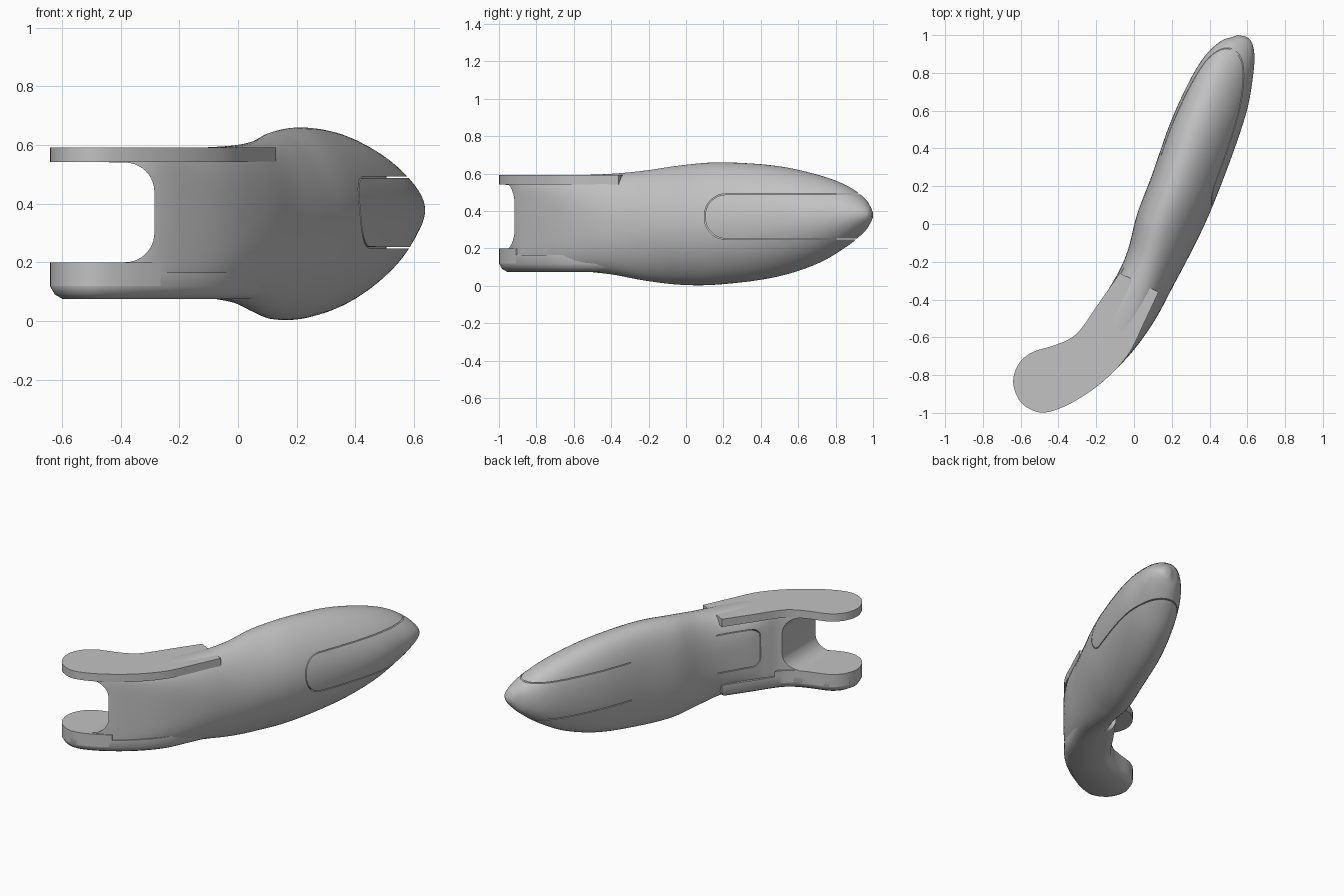
import bpy, bmesh, math
from mathutils import Vector

cube = bpy.data.objects.get("Cube")
if cube:
    bpy.data.objects.remove(cube)

grey = bpy.data.materials.new("mid_grey")
grey.use_nodes = True
colour = (0.54, 0.54, 0.54, 1)
grey.diffuse_color = colour
grey.node_tree.nodes["Principled BSDF"].inputs["Base Color"].default_value = colour


def make(name, bm):
    bmesh.ops.recalc_face_normals(bm, faces=bm.faces)
    mesh = bpy.data.meshes.new(name)
    bm.to_mesh(mesh)
    bm.free()
    mesh.materials.append(grey)
    ob = bpy.data.objects.new(name, mesh)
    bpy.context.collection.objects.link(ob)
    return ob


def smooth_path(points, steps):
    """Catmull-Rom curve through points of any dimension."""
    pts = [Vector(p) for p in points]
    pts = [2 * pts[0] - pts[1]] + pts + [2 * pts[-1] - pts[-2]]
    out = []
    for a, b, c, d in zip(pts, pts[1:], pts[2:], pts[3:]):
        for i in range(steps):
            t = i / steps
            out.append(0.5 * (2 * b + (c - a) * t + (2 * a - 5 * b + 4 * c - d) * t ** 2
                              + (3 * b - a - 3 * c + d) * t ** 3))
    return out + [pts[-2]]


def loft(name, rings):
    bm = bmesh.new()
    loops = [[bm.verts.new(p) for p in ring] for ring in rings]
    n = len(loops[0])
    for a, b in zip(loops, loops[1:]):
        for i in range(n):
            j = (i + 1) % n
            bm.faces.new((a[i], a[j], b[j], b[i]))
    bm.faces.new(loops[0])
    bm.faces.new(loops[-1])
    return make(name, bm)


def prism(name, outline, direction, bevel=0):
    bm = bmesh.new()
    face = bm.faces.new([bm.verts.new(p) for p in outline])
    edges = list(face.edges)
    res = bmesh.ops.extrude_face_region(bm, geom=[face], use_keep_orig=True)
    top = [v for v in res["geom"] if isinstance(v, bmesh.types.BMVert)]
    bmesh.ops.translate(bm, verts=top, vec=direction)
    if bevel:
        bmesh.ops.bevel(bm, geom=edges, offset=bevel, segments=2, affect='EDGES', profile=0.4)
    return make(name, bm)


# Body: left edge x y, right edge x y, bottom, top, squareness
stations = [
    (-.44, -.66, -.44, -.965, .12, .585, 12),
    (-.29, -.58, -.295, -.922, .10, .588, 10),
    (-.225, -.495, -.155, -.82, .09, .588, 6),
    (-.175, -.41, -.018, -.687, .08, .592, 3.6),
    (-.085, -.26, .108, -.513, .06, .60, 2.5),
    (-.03, -.13, .212, -.32, .027, .617, 2.1),
    (.016, .05, .312, -.13, .005, .645, 2),
    (.095, .26, .406, .07, .008, .66, 2),
    (.19, .53, .522, .37, .045, .643, 2),
    (.285, .74, .60, .61, .115, .597, 2),
    (.368, .88, .632, .80, .205, .54, 2),
    (.455, .965, .637, .90, .28, .478, 2),
    (.52, .99, .622, .965, .33, .43, 2),
    (.55, 1, .592, .993, .362, .395, 2),
]
rings = []
for lx, ly, rx, ry, low, high, power in smooth_path(stations, 7):
    left, right = Vector((lx, ly, 0)), Vector((rx, ry, 0))
    # The crest leans towards the inner side of the bend
    lean = .24 * min(1, max(0, ((ly + ry) / 2 + .5) / .45))
    ring = []
    for k in range(64):
        a = 2 * math.pi * k / 64
        c, s = math.cos(a), math.sin(a)
        u = math.copysign(abs(c) ** (2 / power), c)
        v = math.copysign(abs(s) ** (2 / power), s)
        p = left.lerp(right, (1 + u - lean * v * v) / 2)
        p.z = (low + high) / 2 + v * (high - low) / 2
        ring.append(p)
    rings.append(ring)
body = loft("body", rings)

# Rounded slot between the two lugs
slot = [(-.9, -1.5, .2)]
for z, start in ((.3, -90), (.44, 0)):
    for k in range(11):
        a = math.radians(start + 9 * k)
        slot.append((-.385 + .1 * math.cos(a), -1.5, z + .1 * math.sin(a)))
slot.append((-.9, -1.5, .54))
cutters = [prism("slot_cutter", slot, (0, 1.5, 0))]


# Panel grooves follow the bend of the body
def groove(side, path, offset, width=.0025):
    sections = []
    for i, (y, z) in enumerate(path):
        p = Vector(path[max(i - 1, 0)])
        q = Vector(path[min(i + 1, len(path) - 1)])
        t = (q - p).normalized()
        middle = .2 + .43 * y - .12 * y * y
        depth = offset * min(1, max(0, (.8 - y) / .2)) - .01
        ring = []
        for dist, w in ((depth, -width), (.6, -width), (.6, width), (depth, width)):
            ring.append((middle + side * dist, y - t.y * w, z + t.x * w))
        sections.append(ring)
    cutters.append(loft("groove_cutter", sections))


def u_path(start, end, radius, low=.25, high=.49):
    n = 12
    leg = [start + radius + (end - start - radius) * k / n for k in range(n, 0, -1)]
    path = [(y, high) for y in leg]
    for z, first in ((high - radius, 90), (low + radius, 180)):
        for k in range(9):
            a = math.radians(first + 10 * k)
            path.append((start + radius + radius * math.cos(a), z + radius * math.sin(a)))
    return path + [(y, low) for y in reversed(leg)]


groove(1, u_path(.10, 1.05, .115), .11)
groove(-1, u_path(-.465, -.23, .05), .10)
for height in (.25, .49):
    groove(-1, [(.36 + .069 * k, height) for k in range(11)], .13)

for cutter in cutters:
    cutter.hide_render = True
    mod = body.modifiers.new("cut", 'BOOLEAN')
    mod.operation = 'DIFFERENCE'
    mod.solver = 'EXACT'
    mod.object = cutter
graph = bpy.context.evaluated_depsgraph_get()
cut_mesh = bpy.data.meshes.new_from_object(body.evaluated_get(graph))
body.modifiers.clear()
body.data = cut_mesh
for cutter in cutters:
    bpy.data.objects.remove(cutter)

# Fork lugs: curved flat plates above and below the slot
edge = [(-.075, -.26), (-.18, -.41), (-.28, -.555), (-.345, -.61), (-.43, -.645), (-.54, -.68),
        (-.61, -.74), (-.64, -.83), (-.615, -.92), (-.56, -.975), (-.47, -.998), (-.33, -.947),
        (-.165, -.835), (-.03, -.69), (.055, -.52), (.13, -.36)]
outline = smooth_path(edge, 5)
tip = [p for p in outline if p.x < -.26]
upper = prism("upper_lug", [(p.x, p.y, .592) for p in outline], (0, 0, -.05))
lower = prism("lower_lug", [(p.x, p.y, .12) for p in tip], (0, 0, .08))
# Low rib with a chamfered underside that runs on along the body
rib = prism("lower_rib", [(p.x, p.y, .075) for p in outline], (0, 0, .09), .042)

for ob in (body, upper, lower, rib):
    bpy.ops.object.select_all(action='DESELECT')
    ob.select_set(True)
    bpy.context.view_layer.objects.active = ob
    bpy.ops.object.shade_smooth_by_angle(angle=math.radians(32))
